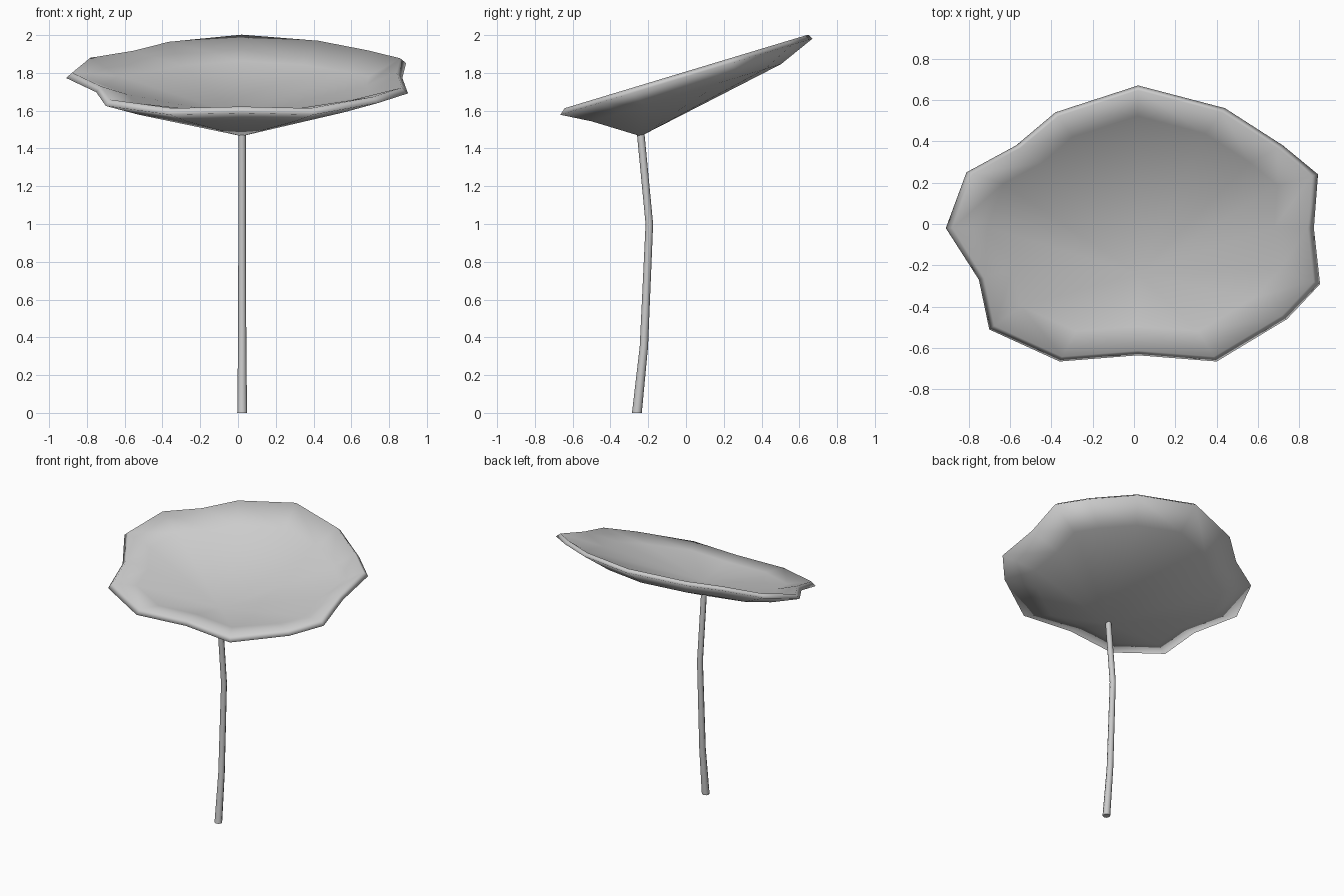
import bpy, bmesh, math

if "Cube" in bpy.data.objects:
    bpy.data.objects.remove(bpy.data.objects["Cube"])

def add_object(name, bm, angle):
    bmesh.ops.recalc_face_normals(bm, faces=bm.faces)
    me = bpy.data.meshes.new(name)
    bm.to_mesh(me)
    bm.free()
    ob = bpy.data.objects.new(name, me)
    bpy.context.collection.objects.link(ob)
    bpy.ops.object.select_all(action='DESELECT')
    ob.select_set(True)
    bpy.context.view_layer.objects.active = ob
    bpy.ops.object.shade_smooth_by_angle(angle=math.radians(angle))
    return ob

def bridge(bm, a, b):
    n = len(a)
    for i in range(n):
        j = (i + 1) % n
        bm.faces.new((a[i], a[j], b[j], b[i]))

def fan(bm, ring, tip):
    for i in range(len(ring)):
        bm.faces.new((ring[i], ring[(i + 1) % len(ring)], tip))

# Leaf: wavy rim on a tilted plane, cone underneath, shallow dish on top
RIM = [(0.02, 0.67), (0.44, 0.56), (0.72, 0.38), (0.89, 0.24), (0.87, -0.02),
       (0.90, -0.29), (0.74, -0.46), (0.40, -0.665), (0.02, -0.635), (-0.36, -0.665),
       (-0.70, -0.51), (-0.75, -0.27), (-0.91, -0.02), (-0.81, 0.25),
       (-0.57, 0.38), (-0.38, 0.54)]

def leaf_ring(bm, scale, drop, back_drop=0.0):
    return [bm.verts.new((x * scale, y * scale,
                          1.805 + (0.302 - back_drop) * y * scale - drop))
            for x, y in RIM]

bm = bmesh.new()
under = leaf_ring(bm, 0.75, 0.111)
edge = leaf_ring(bm, 1.0, 0.026)
lip = leaf_ring(bm, 0.965, -0.002)
dish = leaf_ring(bm, 0.78, 0.068, 0.06)
fan(bm, under, bm.verts.new((0.02, -0.24, 1.465)))
for a, b in ((under, edge), (edge, lip), (lip, dish)):
    bridge(bm, a, b)
fan(bm, dish, bm.verts.new((0.02, -0.24, 1.57)))
add_object("leaf", bm, 180)

# Stem: slightly bent tapering tube
bm = bmesh.new()
rings = []
for y, z, r in ((-0.26, 0, 0.026), (-0.223, 0.35, 0.022),
                (-0.194, 1.0, 0.020), (-0.24, 1.48, 0.020)):
    rings.append([bm.verts.new((0.022 + r * math.cos(k * math.pi / 4),
                                y + r * math.sin(k * math.pi / 4), z)) for k in range(8)])
for a, b in zip(rings, rings[1:]):
    bridge(bm, a, b)
bm.faces.new(rings[0])
bm.faces.new(rings[-1])
add_object("stem", bm, 50)
